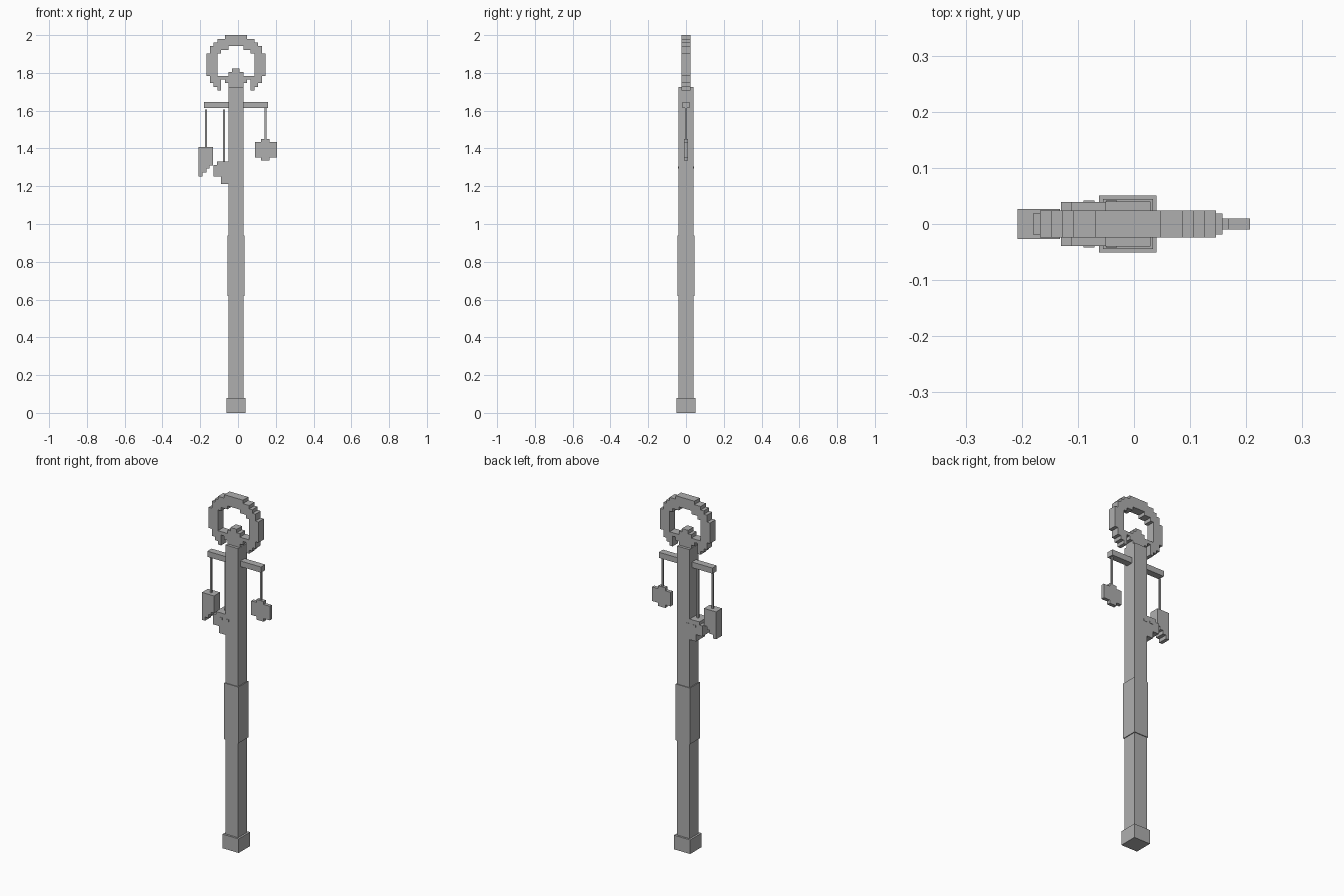
import bpy
import bmesh
from mathutils import Vector

cube = bpy.data.objects.get("Cube")
if cube:
    bpy.data.objects.remove(cube, do_unlink=True)

GREY = (0.43, 0.43, 0.43, 1.0)
grey = bpy.data.materials.new("plain grey")
grey.use_nodes = True
grey.diffuse_color = GREY
grey.node_tree.nodes["Principled BSDF"].inputs["Base Color"].default_value = GREY

AXIS = -0.011   # x of the staff's centre line
CELL = 0.0196   # step size of the ring


def finish(name, bm):
    bmesh.ops.recalc_face_normals(bm, faces=bm.faces)
    mesh = bpy.data.meshes.new(name)
    bm.to_mesh(mesh)
    bm.free()
    mesh.materials.append(grey)
    obj = bpy.data.objects.new(name, mesh)
    bpy.context.collection.objects.link(obj)
    return obj


def box(name, x0, x1, z0, z1, half_y):
    bm = bmesh.new()
    bmesh.ops.create_cube(bm, size=1)
    for v in bm.verts:
        v.co = ((x0 + x1) / 2 + v.co.x * (x1 - x0), v.co.y * 2 * half_y,
                (z0 + z1) / 2 + v.co.z * (z1 - z0))
    return finish(name, bm)


def thicken(name, bm, half_y):
    """Extrude flat faces lying at y = -half_y through to +half_y."""
    out = bmesh.ops.extrude_face_region(bm, geom=bm.faces[:], use_keep_orig=True)
    moved = [g for g in out["geom"] if isinstance(g, bmesh.types.BMVert)]
    bmesh.ops.translate(bm, verts=moved, vec=Vector((0, 2 * half_y, 0)))
    return finish(name, bm)


def plate(name, outline, half_y):
    bm = bmesh.new()
    bm.faces.new([bm.verts.new((x, -half_y, z)) for x, z in outline])
    return thicken(name, bm, half_y)


def post(name, half, z0, z1):
    return box(name, AXIS - half, AXIS + half, z0, z1, half)


# Staff
post("staff_pole", 0.04, 0, 1.725)
post("staff_grip", 0.0445, 0.62, 0.94)
post("staff_foot", 0.051, 0, 0.08)

# Stepped ring: rows from the top, each with the spans filled on either side
rows = ([[(0, 3)], [(0, 5)], [(0, 6)], [(2, 7)], [(4, 7)]]
        + [[(5, 8)]] * 4
        + [[(0, 1), (5, 8)], [(0, 2), (5, 8)], [(0, 7)],
           [(0, 3), (4, 7)], [(0, 2), (4, 6)], [(0, 2), (4, 5)]])
bm = bmesh.new()
for r, spans in enumerate(rows):
    z = 2 - r * CELL
    for a, b in spans:
        for c in range(a, b):
            for side in (-1, 1):
                xa, xb = AXIS + side * c * CELL, AXIS + side * (c + 1) * CELL
                corners = [(xa, z), (xb, z), (xb, z - CELL), (xa, z - CELL)]
                bm.faces.new([bm.verts.new((x, -0.024, h))
                              for x, h in corners[::side]])
bmesh.ops.remove_doubles(bm, verts=bm.verts, dist=0.001)
thicken("head_ring", bm, 0.024)

# Crossbar and hanging cords
box("crossbar", -0.18, 0.158, 1.615, 1.647, 0.019)
for name, x, z0, z1 in (("right_cord", -0.169, 1.40, 1.607),
                        ("inner_cord", -0.075, 1.32, 1.607),
                        ("left_cord", 0.146, 1.44, 1.617)):
    box(name, x - 0.005, x + 0.005, z0, z1, 0.005)

# Hanging charms
plate("right_charm", [(-0.208, 1.408), (-0.132, 1.408), (-0.132, 1.31),
                      (-0.15, 1.31), (-0.15, 1.293), (-0.168, 1.293),
                      (-0.168, 1.273), (-0.188, 1.273), (-0.188, 1.252),
                      (-0.208, 1.252)], 0.027)
plate("left_charm", [(0.09, 1.353), (0.123, 1.353), (0.123, 1.335),
                     (0.168, 1.335), (0.168, 1.353), (0.207, 1.353),
                     (0.207, 1.433), (0.168, 1.433), (0.168, 1.45),
                     (0.123, 1.45), (0.123, 1.433), (0.09, 1.433)], 0.01)

# Side bracket with its pegs
plate("side_bracket", [(-0.13, 1.312), (-0.112, 1.312), (-0.112, 1.33),
                       (-0.04, 1.33), (-0.04, 1.213), (-0.091, 1.213),
                       (-0.091, 1.252), (-0.13, 1.252)], 0.0395)
for i, x in enumerate((-0.08, -0.04)):
    box(f"bracket_peg_{i + 1}", x - 0.01, x + 0.01, 1.293, 1.305, 0.042)
